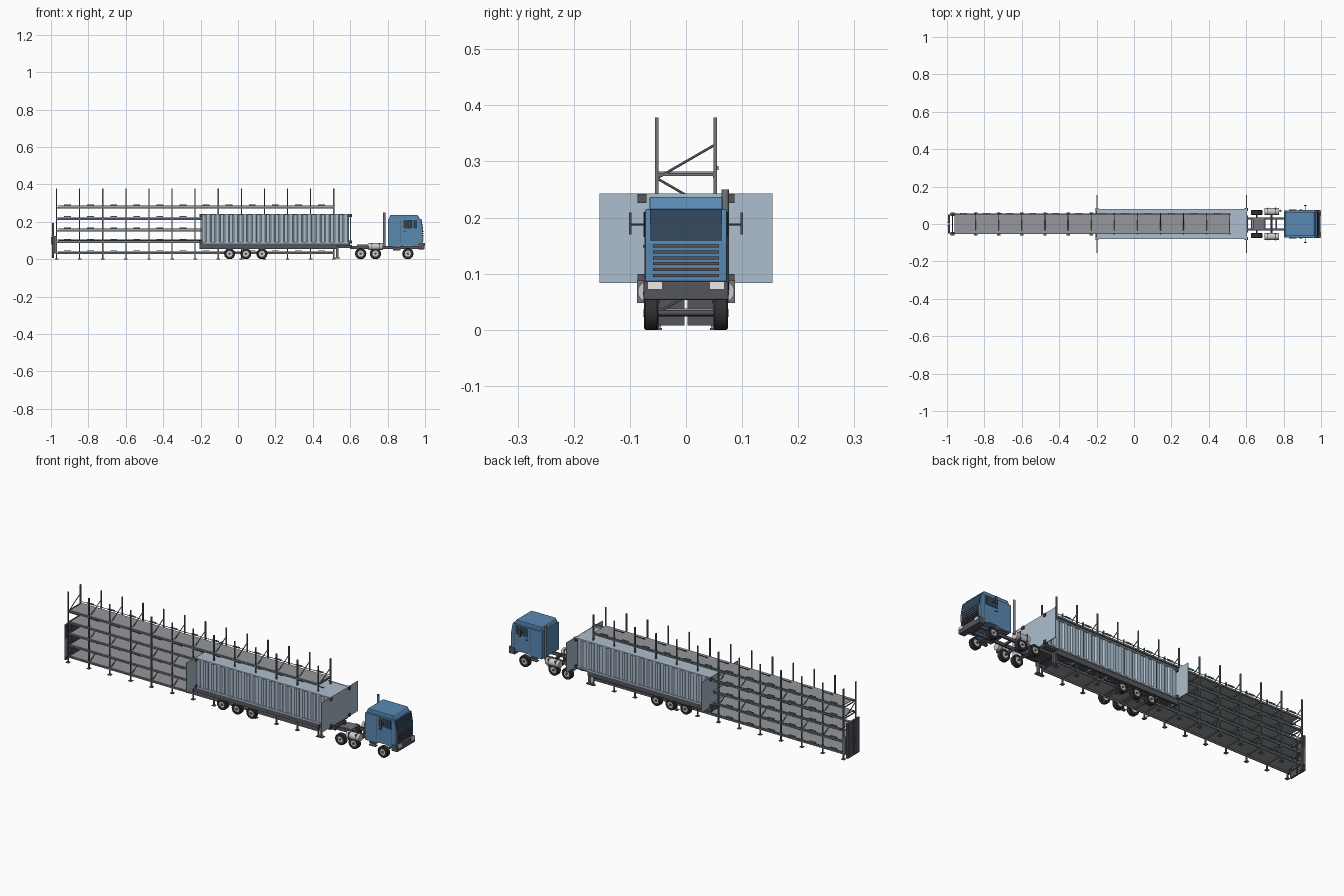
import bpy, bmesh, math
from mathutils import Vector

if "Cube" in bpy.data.objects:
    bpy.data.objects.remove(bpy.data.objects["Cube"])

def mat(name, c):
    m = bpy.data.materials.new(name)
    m.diffuse_color = (*c, 1)
    m.use_nodes = True
    m.node_tree.nodes["Principled BSDF"].inputs["Base Color"].default_value = m.diffuse_color
    return m
STEEL = mat("steel", (.17, .18, .2)); DARK = mat("dark", (.09, .09, .11))
TYRE = mat("tyre", (.03, .03, .03)); RIM = mat("rim", (.6, .6, .62))
BLUE = mat("blue", (.1, .25, .45)); GLASS = mat("glass", (.03, .06, .1))
BOX = mat("container", (.42, .52, .62)); DECK = mat("deck", (.3, .31, .33))
TEAL = mat("teal", (.05, .3, .3)); YELLOW = mat("yellow", (.7, .5, .05))
LAMP = mat("lamp", (.85, .83, .75))

def finish(name, bm, m, bevel=0):
    me = bpy.data.meshes.new(name)
    bmesh.ops.recalc_face_normals(bm, faces=bm.faces)
    bm.to_mesh(me); bm.free()
    ob = bpy.data.objects.new(name, me)
    bpy.context.collection.objects.link(ob)
    if m: me.materials.append(m)
    if bevel:
        b = ob.modifiers.new("bevel", 'BEVEL'); b.width = bevel; b.segments = 2
    return ob

def add_box(bm, x0, x1, y0, y1, z0, z1):
    vs = bmesh.ops.create_cube(bm, size=1)['verts']
    for v in vs:
        v.co = Vector((x0 + (v.co.x + .5) * (x1 - x0), y0 + (v.co.y + .5) * (y1 - y0), z0 + (v.co.z + .5) * (z1 - z0)))

def boxes(name, lst, m=None, bevel=0, mirror=False):
    bm = bmesh.new()
    for b in lst:
        add_box(bm, *b)
        if mirror: add_box(bm, b[0], b[1], -b[3], -b[2], b[4], b[5])
    return finish(name, bm, m, bevel)

def rods(name, segs, r, m=None, n=16):
    bm = bmesh.new()
    for a, b in segs:
        a, b = Vector(a), Vector(b)
        d = b - a
        vs = bmesh.ops.create_cone(bm, cap_ends=True, segments=n, radius1=r, radius2=r, depth=d.length)['verts']
        q = d.to_track_quat('Z', 'Y')
        for v in vs: v.co = q @ v.co + (a + b) / 2
    ob = finish(name, bm, m)
    if n > 8:
        for p in ob.data.polygons: p.use_smooth = len(p.vertices) == 4
    return ob

def extrude_xz(name, pts, y0, y1, m, bevel=0):
    bm = bmesh.new()
    f = bm.faces.new([bm.verts.new((x, y0, z)) for x, z in pts])
    g = bmesh.ops.extrude_face_region(bm, geom=[f])['geom']
    bmesh.ops.translate(bm, vec=(0, y1 - y0, 0), verts=[v for v in g if isinstance(v, bmesh.types.BMVert)])
    return finish(name, bm, m, bevel)

def wheels(name, xs, yo, w, r=.03):
    prof = [(.55, 0), (.62, 0), (.9, 0), (1, .12), (1, .88), (.9, 1), (.62, 1), (.55, 1)]
    bm = bmesh.new()
    n = 28
    for x in xs:
        for s in (-1, 1):
            ring = [[bm.verts.new((x + r * a * math.cos(t * math.tau / n), s * (yo - w * d), r + r * a * math.sin(t * math.tau / n)))
                     for t in range(n)] for a, d in prof]
            for i in range(len(ring)):
                p, q = ring[i], ring[(i + 1) % len(ring)]
                for t in range(n):
                    bm.faces.new((p[t], p[(t + 1) % n], q[(t + 1) % n], q[t]))
    finish(name + "_tyres", bm, TYRE)
    rods(name + "_rims", [((x, s * (yo - .002), r), (x, s * (yo - w + .002), r)) for x in xs for s in (-1, 1)], r * .58, RIM, 20)
    rods(name + "_hubs", [((x, s * (yo + .001), r), (x, s * (yo - .006), r)) for x in xs for s in (-1, 1)], r * .22, DARK, 12)
    rods(name + "_axles", [((x, -yo + w, r), (x, yo - w, r)) for x in xs], .005, DARK, 10)

# ---- Storage rack: 13 frames, five shelves
XS = [-.97 + i * .1235 for i in range(13)]
LV = [.036 + i * .061 for i in range(5)]
boxes("rack_posts", [(x - .0028, x + .0028, .0488, .0555, 0, .378) for x in XS], STEEL, mirror=True)
boxes("rack_feet", [(x - .009, x + .009, .043, .061, 0, .003) for x in XS], STEEL, mirror=True)
boxes("rack_shelves", [(-.96, .51, -.051, .051, z - .001, z + .002) for z in LV], DECK)
boxes("rack_beams", [(-.97, .512, .0485, .0535, z - .009, z - .001) for z in LV], STEEL, mirror=True)
boxes("rack_cross_beams", [(x - .002, x + .002, -.052, .052, z - .006, z - .001) for x in XS for z in LV], STEEL)
rods("rack_braces", [((x, .052 * s, z), (x, -.052 * s, z - .06)) for x in XS
                     for z, s in [(.33, 1), (.27, -1), (.21, 1), (.15, -1), (.09, 1)]], .0022, STEEL, 6)
rods("rack_pipes", [((-.965, .057, z + .006), (.51, .057, z + .006)) for z in LV], .0016, TEAL, 8)
boxes("rack_junction_boxes", [(x + .04, x + .076, .05, .058, z + .007, z + .012) for x in XS[:-1] for z in LV], STEEL)
boxes("rack_valves", [(x + .01, x + .016, .054, .06, z - .006, z + .002) for x in XS[::2][:-1] for z in LV[:4]], YELLOW)

# ---- Cabinet doors at the tail of the rack
boxes("tail_doors", [(-.994, -.984, .003, .05, .008, .195)], DARK, mirror=True)
boxes("tail_door_frame", [(-.985, -.972, .046, .06, .03, .125)], STEEL, mirror=True)
boxes("tail_door_handles", [(-1, -.993, .005, .009, .08, .12)], STEEL, mirror=True)

# ---- Container: corrugated sides, roof, floor, wide end panels
x0, x1, pitch = -.192, .592, .049
for s, nm in ((-1, "front"), (1, "back")):
    pts = []
    for i in range(16):
        x = x0 + i * pitch
        pts += [(x, .071), (x + pitch * .35, .071), (x + pitch * .5, .078), (x + pitch * .85, .078)]
    pts.append((x1, .071))
    bm = bmesh.new()
    rows = [[bm.verts.new((x, s * y, z)) for x, y in pts] for z in (.088, .238)]
    for i in range(len(pts) - 1):
        bm.faces.new((rows[0][i], rows[0][i + 1], rows[1][i + 1], rows[1][i]))
    ob = finish("container_side_" + nm, bm, BOX)
    so = ob.modifiers.new("thick", 'SOLIDIFY'); so.thickness = .002; so.offset = 0
boxes("container_roof", [(-.2, .6, -.077, .077, .238, .242)], BOX)
boxes("container_floor", [(-.2, .6, -.077, .077, .083, .088)], DECK)
boxes("container_rails", [(-.2, .6, .074, .081, .236, .243), (-.2, .6, .074, .081, .083, .091)], BOX, mirror=True)
boxes("container_end_panels", [(x - .002, x + .002, -.154, .154, .083, .243) for x in (-.198, .602)], BOX)
boxes("container_corners", [(x - .009, x + .009, .07, .086, z, z + .016) for x in (-.198, .6) for z in (.083, .226)], DARK, mirror=True)

# ---- Trailer under the container
boxes("trailer_side_rails", [(-.205, .53, .066, .076, .056, .083)], DARK, mirror=True)
boxes("trailer_deck", [(-.205, .6, -.074, .074, .074, .083)], DARK)
boxes("trailer_gooseneck", [(.52, .61, -.045, .045, .06, .076)], DARK)
boxes("trailer_cross_members", [(x - .004, x + .004, -.068, .068, .058, .076) for x in (-.2, -.1, .2, .3, .4, .526)], DARK)
wheels("trailer", (-.045, .042, .128), .075, .026, .029)
boxes("trailer_landing_legs", [(.525, .537, .05, .062, .008, .07), (.516, .546, .045, .067, .004, .009)], STEEL, mirror=True)

# ---- Tractor chassis
boxes("tractor_frame_rails", [(.6, .97, .025, .034, .056, .072)], DARK, mirror=True)
boxes("tractor_cross_members", [(x - .004, x + .004, -.03, .03, .058, .07) for x in (.63, .7, .76, .83, .95)], DARK)
boxes("coupling_plate", [(.635, .695, -.032, .032, .071, .079)], STEEL, .002)
wheels("tractor", (.656, .735, .908), .075, .026)
rods("fuel_tanks", [((.697, s * .067, .068), (.775, s * .067, .068)) for s in (-1, 1)], .019, RIM, 24)
boxes("tank_straps", [(x - .002, x + .002, .047, .087, .048, .088) for x in (.715, .757)], STEEL, mirror=True)
rods("exhaust_stack", [((.782, .07, .07), (.782, .07, .25))], .0065, STEEL, 16)

# ---- Cab
extrude_xz("cab_body", [(.802, .068), (.872, .068), (.886, .074), (.93, .074), (.945, .068), (.985, .068),
                        (.988, .155), (.978, .215), (.802, .215)], -.073, .073, BLUE, .003)
extrude_xz("cab_roof", [(.805, .212), (.975, .212), (.96, .237), (.815, .237)], -.065, .065, BLUE, .003)
extrude_xz("windshield", [(.98, .158), (.99, .158), (.981, .214), (.972, .214)], -.064, .064, GLASS)
boxes("side_windows", [(.885, .957, .07, .0745, .165, .21)], GLASS, mirror=True)
boxes("side_window_dividers", [(.934, .937, .07, .0755, .165, .21)], BLUE, mirror=True)
boxes("door_handles", [(.885, .9, .07, .0765, .147, .151)], DARK, mirror=True)
boxes("door_seams", [(x, x + .0015, .07, .0738, .09, .21) for x in (.87, .962)], DARK, mirror=True)
boxes("grille_bars", [(.984, .991, -.059, .059, z, z + .0055) for z in [.094 + i * .0105 for i in range(6)]], DARK)
boxes("bumper", [(.962, .997, -.076, .076, .053, .087)], DARK, .003)
boxes("headlights", [(.99, 1, .042, .069, .072, .086)], LAMP, mirror=True)
boxes("cab_steps", [(.83, .868, .06, .077, z, z + .006) for z in (.048, .062)], STEEL, mirror=True)
boxes("mirrors", [(.909, .922, .097, .102, .17, .209)], DARK, mirror=True)
rods("mirror_arms", [((.915, s * .07, .188), (.915, s * .1, .188)) for s in (-1, 1)], .0018, DARK, 8)
